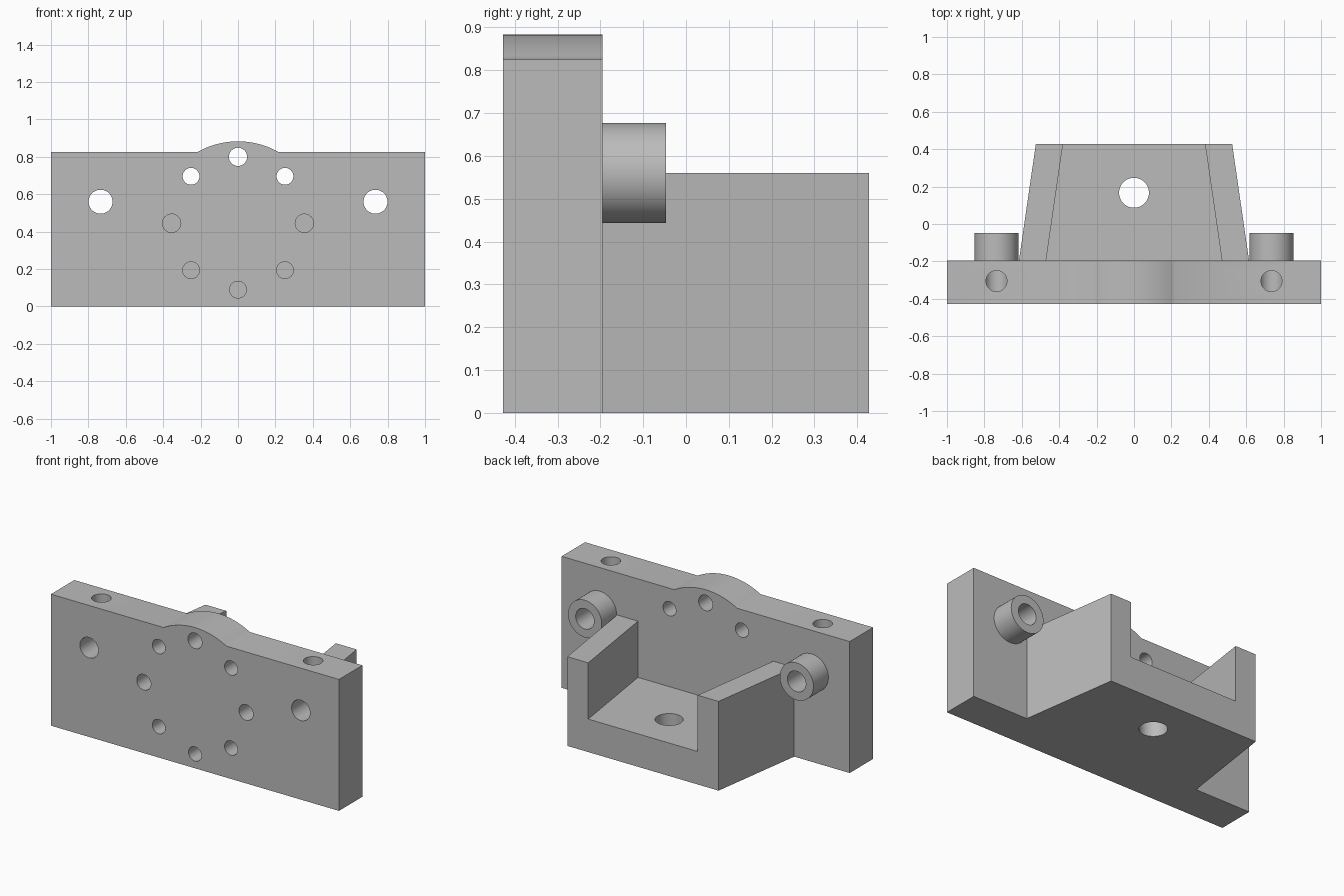
import bpy, bmesh
from math import sin, cos, pi, radians, acos
from mathutils import Matrix, Vector

if "Cube" in bpy.data.objects:
    bpy.data.objects.remove(bpy.data.objects["Cube"], do_unlink=True)

metal = bpy.data.materials.new("machined_grey")
metal.use_nodes = True
grey = (0.5, 0.5, 0.5, 1)
metal.diffuse_color = grey
metal.node_tree.nodes["Principled BSDF"].inputs["Base Color"].default_value = grey


def finish(name, bm):
    bmesh.ops.recalc_face_normals(bm, faces=bm.faces[:])
    mesh = bpy.data.meshes.new(name)
    bm.to_mesh(mesh)
    bm.free()
    mesh.materials.append(metal)
    obj = bpy.data.objects.new(name, mesh)
    bpy.context.collection.objects.link(obj)
    return obj


def prism(name, points, sweep):
    """Extrude a closed outline along a vector."""
    bm = bmesh.new()
    face = bm.faces.new([bm.verts.new(p) for p in points])
    new = bmesh.ops.extrude_face_region(bm, geom=[face])["geom"]
    moved = [v for v in new if isinstance(v, bmesh.types.BMVert)]
    bmesh.ops.translate(bm, verts=moved, vec=Vector(sweep))
    return finish(name, bm)


def rod(name, radius, start, end, segments=48):
    """Cylinder between two points."""
    a, b = Vector(start), Vector(end)
    turn = (b - a).to_track_quat("Z", "Y").to_matrix().to_4x4()
    bm = bmesh.new()
    bmesh.ops.create_cone(bm, cap_ends=True, segments=segments, radius1=radius,
                          radius2=radius, depth=(b - a).length,
                          matrix=Matrix.Translation((a + b) / 2) @ turn)
    return finish(name, bm)


def combine(target, tool, operation):
    """Apply a boolean and discard the tool."""
    tool.hide_render = True
    mod = target.modifiers.new(operation, "BOOLEAN")
    mod.operation, mod.solver, mod.object = operation, "EXACT", tool
    bpy.ops.object.select_all(action="DESELECT")
    bpy.context.view_layer.objects.active = target
    target.select_set(True)
    bpy.ops.object.modifier_apply(modifier=mod.name)
    bpy.data.objects.remove(tool, do_unlink=True)


FRONT, FACE, BACK = -0.427, -0.195, 0.427
PLATE_TOP, BLOCK_TOP, FLOOR = 0.825, 0.56, 0.207
RING_Z, RING_R, CROWN_R = 0.445, 0.355, 0.438
SIDE_X, SIDE_Z = 0.735, 0.56
SLOPE = 0.09 / (BACK - FACE)


def taper(half_width, y0, y1, z):
    """Trapezoid outline; half_width is measured at the plate's rear face."""
    w0, w1 = (half_width - SLOPE * (y - FACE) for y in (y0, y1))
    return [(-w0, y0, z), (w0, y0, z), (w1, y1, z), (-w1, y1, z)]


# Plate with a crowned top edge
half = acos((PLATE_TOP - RING_Z) / CROWN_R)
steps = 24
crown = []
for i in range(steps + 1):
    a = half * (1 - 2 * i / steps)
    crown.append((CROWN_R * sin(a), FRONT, RING_Z + CROWN_R * cos(a)))
outline = [(-1, FRONT, 0), (1, FRONT, 0), (1, FRONT, PLATE_TOP)] + crown + [(-1, FRONT, PLATE_TOP)]
bracket = prism("mounting_bracket", outline, (0, FACE - FRONT, 0))

# Tapered block with an open pocket
block = prism("rear_block", taper(0.615, -0.3, BACK, 0), (0, 0, BLOCK_TOP))
pocket = prism("pocket_cutter", taper(0.47, -0.5, 0.6, FLOOR), (0, 0, 1))
combine(block, pocket, "DIFFERENCE")
combine(block, rod("floor_hole", 0.08, (0, 0.167, -0.1), (0, 0.167, 0.4)), "DIFFERENCE")
combine(bracket, block, "UNION")

# Side bosses, their bores and the drilled holes from the top edge
for x in (-SIDE_X, SIDE_X):
    combine(bracket, rod("boss", 0.117, (x, -0.3, SIDE_Z), (x, -0.047, SIDE_Z)), "UNION")
    combine(bracket, rod("bore", 0.064, (x, -0.6, SIDE_Z), (x, 0.1, SIDE_Z)), "DIFFERENCE")
    combine(bracket, rod("top_hole", 0.056, (x, -0.305, SIDE_Z), (x, -0.305, 1)), "DIFFERENCE")

# Ring of eight holes; the lower three are blind
for i in range(8):
    a = i * pi / 4
    x, z = RING_R * sin(a), RING_Z + RING_R * cos(a)
    end = FACE - 0.02 if i in (3, 4, 5) else FACE
    radius = 0.049 if i in (0, 2, 6) else 0.045
    if i in (2, 6):
        # Stop flush with the walls behind the plate
        end = FACE
    elif i not in (3, 4, 5):
        end = 0
    combine(bracket, rod("ring_hole", radius, (x, -0.6, z), (x, end, z), 32), "DIFFERENCE")

bpy.ops.object.select_all(action="DESELECT")
bracket.select_set(True)
bpy.context.view_layer.objects.active = bracket
bpy.ops.object.shade_smooth_by_angle(angle=radians(30))
